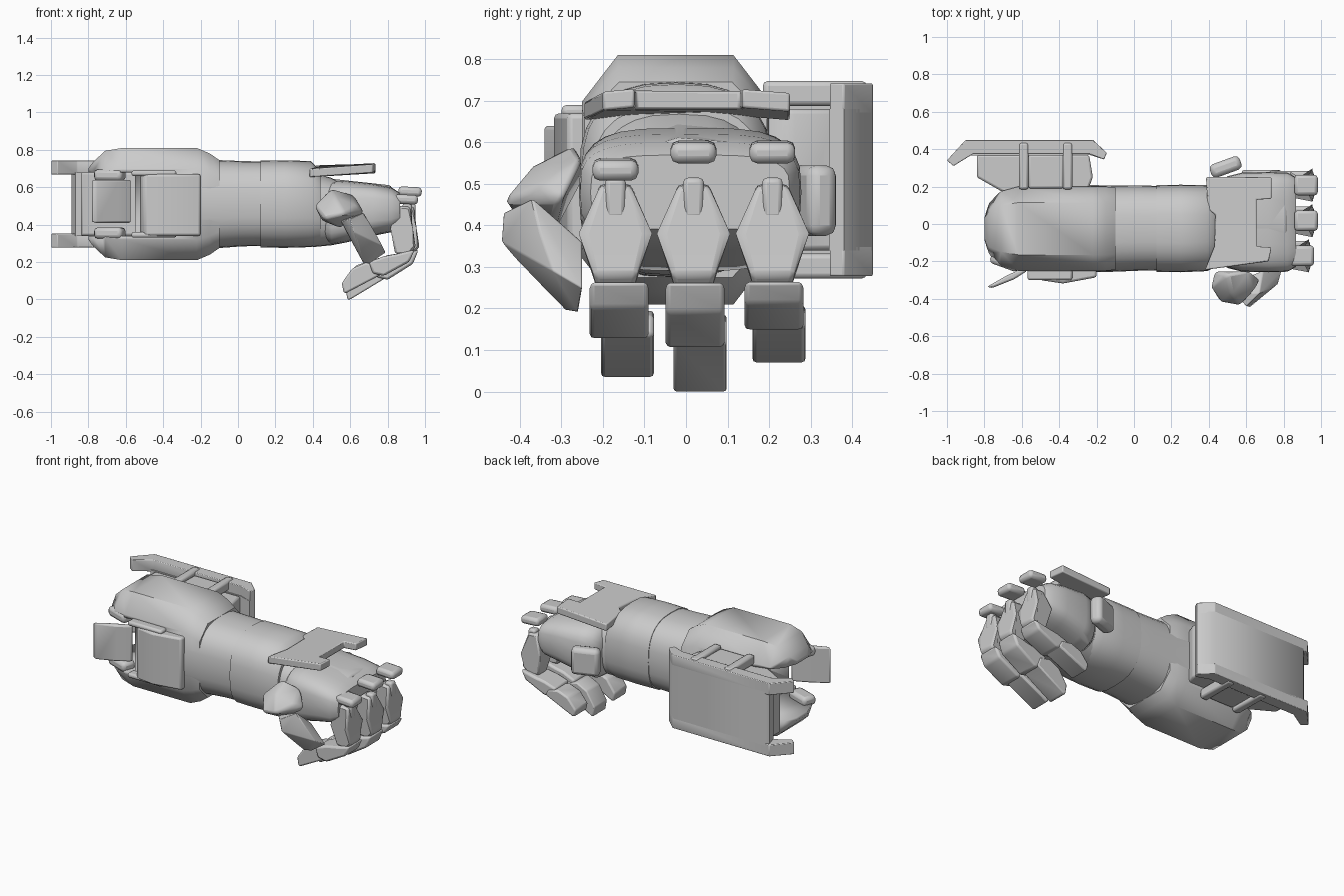
import bpy, bmesh, math
from mathutils import Vector, Matrix

if "Cube" in bpy.data.objects:
    bpy.data.objects.remove(bpy.data.objects["Cube"])


def finish(name, bm, bevel=0.0, angle=45):
    bmesh.ops.recalc_face_normals(bm, faces=bm.faces[:])
    me = bpy.data.meshes.new(name)
    bm.to_mesh(me)
    bm.free()
    ob = bpy.data.objects.new(name, me)
    bpy.context.collection.objects.link(ob)
    bpy.ops.object.select_all(action='DESELECT')
    ob.select_set(True)
    bpy.context.view_layer.objects.active = ob
    if bevel:
        m = ob.modifiers.new("bevel", 'BEVEL')
        m.width, m.segments, m.limit_method = bevel, 2, 'ANGLE'
    bpy.ops.object.shade_smooth_by_angle(angle=math.radians(angle))
    return ob


def loft(name, rings, angle=45):
    """Skin equal-length rings of points, capped at both ends."""
    bm = bmesh.new()
    rows = [[bm.verts.new(p) for p in r] for r in rings]
    n = len(rows[0])
    for a, b in zip(rows, rows[1:]):
        for i in range(n):
            bm.faces.new((a[i], a[(i + 1) % n], b[(i + 1) % n], b[i]))
    bm.faces.new(rows[0])
    bm.faces.new(rows[-1][::-1])
    return finish(name, bm, 0, angle)


def octagon(x, hy, hz, cy=-0.025, cz=0.51, ky=0.62, kz=0.63):
    q = [(1, kz), (ky, 1), (-ky, 1), (-1, kz), (-1, -kz), (-ky, -1), (ky, -1), (1, -kz)]
    return [(x, cy + a * hy, cz + b * hz) for a, b in q]


def oval(x, hy, hz, cy, cz, e=0.75, n=28):
    pw = lambda v: math.copysign(abs(v) ** e, v)
    return [(x, cy + hy * pw(math.cos(t)), cz + hz * pw(math.sin(t)))
            for t in (2 * math.pi * i / n for i in range(n))]


def prism(name, pts, lo, hi, axis='z', bevel=0.0):
    """Extrude a 2D outline: 'z' uses (x, y), 'y' uses (x, z)."""
    bm = bmesh.new()
    put = (lambda p, d: (p[0], p[1], d)) if axis == 'z' else (lambda p, d: (p[0], d, p[1]))
    a = [bm.verts.new(put(p, lo)) for p in pts]
    b = [bm.verts.new(put(p, hi)) for p in pts]
    n = len(pts)
    bm.faces.new(a)
    bm.faces.new(b[::-1])
    for i in range(n):
        bm.faces.new((a[i], a[(i + 1) % n], b[(i + 1) % n], b[i]))
    return finish(name, bm, bevel)


def block(name, c, size, rot=(0, 0, 0), bevel=0.012):
    """Bevelled box with optional rotation in degrees."""
    bm = bmesh.new()
    bmesh.ops.create_cube(bm, size=1)
    for v in bm.verts:
        v.co = Vector((v.co.x * size[0], v.co.y * size[1], v.co.z * size[2]))
    for ang, ax in zip(rot, 'XYZ'):
        bm.transform(Matrix.Rotation(math.radians(ang), 4, ax))
    bm.transform(Matrix.Translation(c))
    return finish(name, bm, bevel)


def hull(name, pts, bevel=0.012):
    bm = bmesh.new()
    for p in pts:
        bm.verts.new(p)
    bmesh.ops.convex_hull(bm, input=bm.verts[:])
    bmesh.ops.dissolve_limit(bm, angle_limit=0.02, verts=bm.verts[:], edges=bm.edges[:])
    return finish(name, bm, bevel)


# elbow shell with an open fork at the rear end
elbow = loft("elbow_shell", [octagon(*s) for s in (
    (-0.80, .08, .19), (-0.775, .155, .225), (-0.71, .20, .285), (-0.62, .225, .30),
    (-0.22, .225, .30), (-0.15, .225, .27), (-0.10, .22, .235))], 50)
cut = block("fork_cutter", (-0.8, 0, 0.51), (0.5, 1, 0.34), bevel=0)
cut.hide_render = True
cut.hide_set(True)
m = elbow.modifiers.new("fork", 'BOOLEAN')
m.object, m.operation, m.solver = cut, 'DIFFERENCE', 'EXACT'

# forearm tube in two fitted sleeves, then the wrist
loft("forearm", [oval(*s) for s in (
    (-0.30, .235, .235, -.025, .51), (-0.10, .23, .235, -.025, .51),
    (0.02, .228, .228, -.022, .512), (0.12, .226, .226, -.022, .512))])
loft("forearm_cuff", [oval(*s) for s in (
    (0.12, .232, .232, -.024, .51), (0.25, .234, .234, -.024, .51),
    (0.39, .23, .23, -.022, .51), (0.44, .21, .20, -.02, .49))])
loft("wrist", [oval(*s) for s in (
    (0.40, .20, .20, -.02, .48), (0.50, .20, .18, -.01, .47), (0.58, .19, .15, 0, .46))])

# palm
loft("palm", [oval(*s, e=0.55) for s in (
    (0.46, .20, .13, 0, .45), (0.50, .245, .17, .01, .46), (0.58, .265, .165, .01, .47),
    (0.72, .268, .14, .01, .48), (0.82, .265, .12, .01, .48), (0.865, .24, .09, .01, .48))], 50)
hull("palm_ridge", [(x, y, z) for x, t in ((0.5, .64), (0.82, .605))
                    for y, z in ((-.23, .53), (.25, .55), (-.10, t - .02), (.16, t - .01), (-.02, t + .005))])

# hand guard over the wrist, notched front and rear, arched across
guard = [(.38, -.245), (.72, -.20), (.735, -.125), (.655, -.12), (.655, .13),
         (.735, .135), (.735, .25), (.385, .25), (.395, .08), (.435, .05), (.43, -.12)]
g = prism("hand_guard", guard, 0.0, 0.045, 'z', 0.006)
for v in g.data.vertices:
    v.co.z += 0.653 + (v.co.x - .38) * 0.06 + 0.02 * (1 - abs(v.co.y) / .25)

# outer side plate: two prongs reaching past a shorter middle
side = [(-1, .34), (-.90, .45), (-.22, .45), (-.145, .38), (-.16, .345),
        (-.24, .375), (-.86, .375), (-.965, .31)]
mid = [(-.89, .43), (-.87, .45), (-.22, .45), (-.145, .38), (-.16, .345), (-.24, .37), (-.87, .365)]
prism("side_plate_middle", mid, 0.34, 0.68, 'z')
for s in (1, -1):
    z = 0.51 + s * 0.195
    prism("side_plate_prong", side, z - 0.037, z + 0.037, 'z', 0.004)
    for x in (-0.59, -0.355):
        block("plate_clip", (x, 0.31, 0.51 + s * 0.208), (0.05, 0.25, 0.06))
    block("clip_filler", (-0.47, 0.28, 0.51 + s * 0.18), (0.19, 0.18, 0.08))
prism("side_bracket", [(-.84, .37), (-.84, .25), (-.70, .17), (-.25, .17), (-.22, .25), (-.24, .37)],
      0.34, 0.68, 'z', 0.012)

# front elbow panel, hinge slab and its rollers
prism("front_panel", [(-.52, -.27), (-.50, -.30), (-.38, -.318), (-.20, -.285), (-.20, -.22), (-.52, -.22)],
      0.34, 0.67, 'z', 0.012)
for s in (1, -1):
    block("panel_rail", (-0.45, -0.265, 0.51 + s * 0.165), (0.24, 0.07, 0.03))
    block("hinge_roller", (-0.685, -0.19, 0.51 + s * 0.155), (0.16, 0.09, 0.06), (0, 0, -20), 0.02)
prism("hinge_slab", [(-.785, -.335), (-.76, -.343), (-.64, -.295), (-.57, -.25), (-.58, -.23), (-.68, -.275)],
      0.41, 0.64, 'z', 0.01)

# three curled fingers: centre, knuckle height, sideways skew, lift of the tip, setback
proximal = [(.875, .50), (.94, .495), (.955, .38), (.97, .28), (.93, .235), (.86, .245), (.835, .38)]
middle = [(.965, .265), (.935, .19), (.80, .105), (.74, .12), (.72, .19), (.80, .225), (.87, .24)]
tip = [(.79, .115), (.60, .0), (.585, .0), (.575, .06), (.63, .15), (.70, .185), (.77, .17)]
for y, knuckle, skew, lift, back in ((-.17, .535, .025, .035, .02), (.018, .577, .012, 0, 0),
                                     (.208, .577, .012, .07, 0)):
    block("knuckle_cap", (.92 - back, y, knuckle), (.125, .11, .05), (0, 3, 0), 0.018)
    fx = lambda pts, k: [(px - back, pz + lift * k * max(0, (.27 - pz) / .27)) for px, pz in pts]
    f = prism("finger_base", fx(proximal, 0), y - .076, y + .076, 'y', 0.012)
    for v in f.data.vertices:
        z = v.co.z
        v.co.y = y + (v.co.y - y) * (0.5 if z > .45 else 0.55 if z < .25 else 0.7 if z < .3 else 1.0)
    block("finger_strap", (.925 - back, y, .465), (.05, .05, .10))
    prism("finger_middle", fx(middle, 1), y - .072 + skew * .4, y + .07 + skew * .4, 'y', 0.012)
    prism("finger_tip", fx(tip, 1), y - .06 + skew, y + .068 + skew, 'y', 0.01)

# thumb: rounded base and a boxy tip wrapping down in front of the palm
hull("thumb_base", [(.41, -.34, .50), (.43, -.25, .51), (.50, -.27, .595), (.62, -.25, .56),
                    (.46, -.42, .43), (.45, -.31, .42), (.57, -.44, .46), (.68, -.30, .46),
                    (.52, -.37, .545), (.64, -.35, .50), (.55, -.32, .38)], 0.015)
hull("thumb_tip", [(.55, -.38, .42), (.60, -.44, .43), (.67, -.37, .465), (.69, -.25, .36),
                   (.62, -.445, .36), (.64, -.41, .32), (.67, -.29, .195), (.70, -.26, .19),
                   (.79, -.25, .25), (.77, -.32, .29), (.57, -.30, .38), (.72, -.35, .38)])

# small pad on the outer edge of the hand
block("outer_hand_pad", (0.49, 0.305, 0.46), (0.17, 0.075, 0.17), (0, 0, 20), 0.025)
